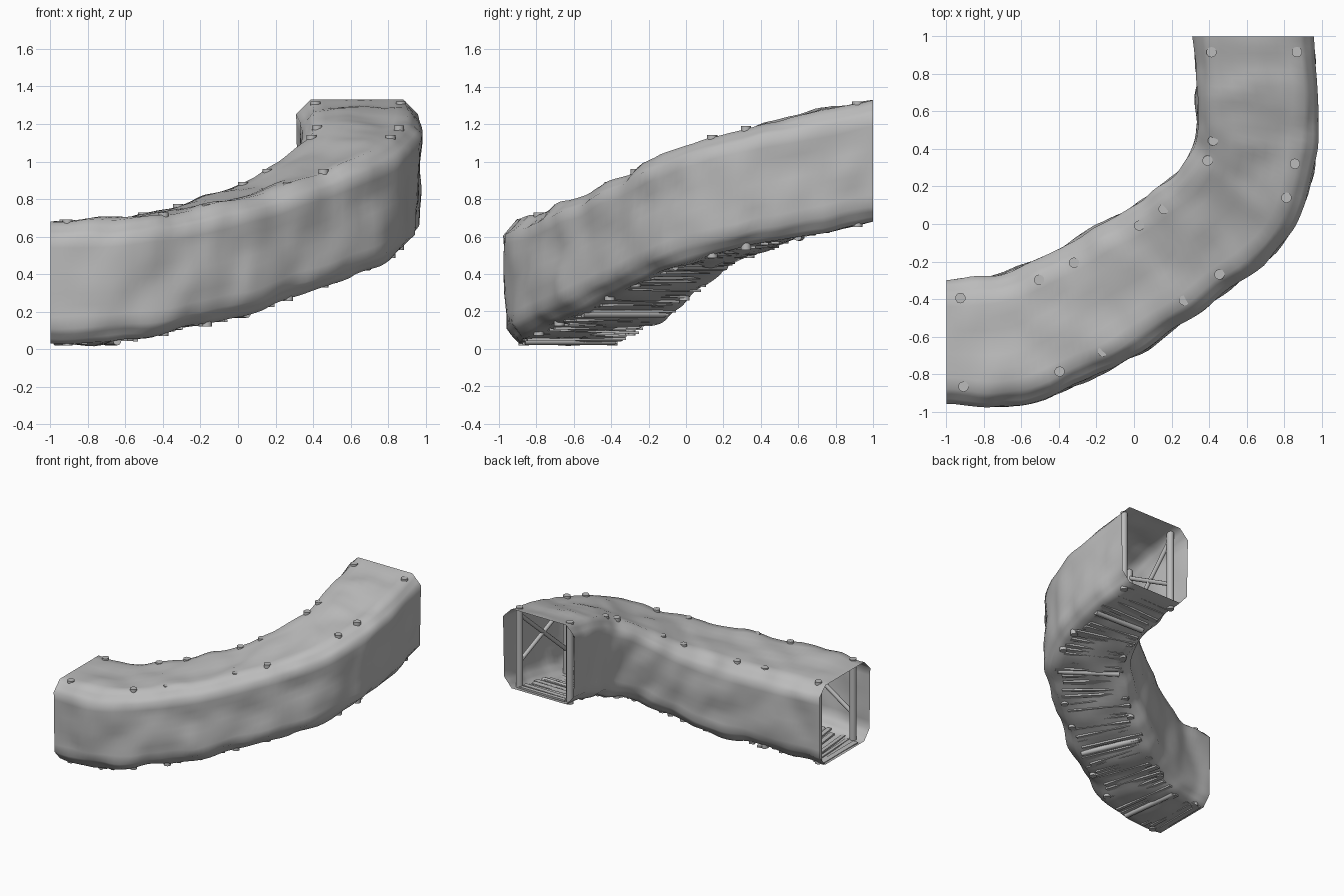
import bpy, bmesh, math, random
from mathutils import Vector, noise

random.seed(4)
if "Cube" in bpy.data.objects:
    bpy.data.objects.remove(bpy.data.objects["Cube"])

grey = bpy.data.materials.new("stone_grey")
grey.use_nodes = True
grey.diffuse_color = (0.5, 0.5, 0.5, 1)
bsdf = grey.node_tree.nodes["Principled BSDF"]
bsdf.inputs["Base Color"].default_value = grey.diffuse_color
bsdf.inputs["Roughness"].default_value = 0.8

# Stations along the passage: outer x, y, inner x, y, floor, roof
STATIONS = [
    (-1, -.96, -1, -.30, .03, .68),
    (-.6, -.97, -.7, -.26, .045, .69),
    (-.2, -.81, -.4, -.13, .12, .75),
    (.1, -.65, -.19, -.01, .19, .82),
    (.4, -.43, .03, .11, .30, .91),
    (.79, -.12, .23, .27, .44, 1.06),
    (.93, .2, .32, .43, .52, 1.16),
    (.98, .6, .33, .62, .60, 1.24),
    (.96, 1, .31, 1, .68, 1.33),
]
LAST = len(STATIONS) - 1


def station(q):
    """Catmull-Rom blend of the stations."""
    i = min(int(q), LAST - 1)
    t = q - i
    a, b, c, d = (STATIONS[min(max(i + k, 0), LAST)] for k in (-1, 0, 1, 2))
    return [B + .5 * t * (C - A + t * (2 * A - 5 * B + 4 * C - D + t * (3 * (B - C) + D - A)))
            for A, B, C, D in zip(a, b, c, d)]


def place(q, u, v):
    """Point at station q, u from inner (-1) to outer (1), v from floor to roof."""
    ox, oy, ix, iy, lo, hi = station(q)
    s = (u + 1) / 2
    return Vector((ix + (ox - ix) * s, iy + (oy - iy) * s, lo + (hi - lo) * v))


def finish(name, bm, angle=50):
    mesh = bpy.data.meshes.new(name)
    bm.to_mesh(mesh)
    bm.free()
    mesh.materials.append(grey)
    obj = bpy.data.objects.new(name, mesh)
    bpy.context.collection.objects.link(obj)
    bpy.ops.object.select_all(action="DESELECT")
    obj.select_set(True)
    bpy.context.view_layer.objects.active = obj
    bpy.ops.object.shade_smooth_by_angle(angle=math.radians(angle))


def align(bm, verts, a, b):
    """Lay a z-aligned part between two points."""
    mat = (b - a).to_track_quat("Z", "Y").to_matrix().to_4x4()
    mat.translation = (a + b) / 2
    bmesh.ops.transform(bm, matrix=mat, verts=verts)


def rod(bm, a, b, radius):
    made = bmesh.ops.create_cone(bm, cap_ends=True, segments=10, radius1=radius,
                                 radius2=radius, depth=(b - a).length)["verts"]
    align(bm, made, a, b)


# Rock tube: chamfered box section swept along the stations
cu, cv = .24, .12
corners = [(-1 + cu, 0), (1 - cu, 0), (.97, cv), (1, 1 - cv),
           (1 - cu, 1), (-1 + cu, 1), (-1, 1 - cv), (-.97, cv)]
section = []
for k, (u0, v0) in enumerate(corners):
    u1, v1 = corners[(k + 1) % 8]
    n = 3 if k % 2 else 8
    section += [(u0 + (u1 - u0) * j / n, v0 + (v1 - v0) * j / n) for j in range(n)]

bm = bmesh.new()
steps = 80
rings = []
for r in range(steps + 1):
    q = LAST * r / steps
    centre = place(q, 0, .5)
    fade = min(1, 2 * q, 2 * (LAST - q))
    ring = []
    for u, v in section:
        p = place(q, u, v)
        lump = noise.noise(p * 4.5) * .03 + noise.noise(p * 9) * .008
        ring.append(bm.verts.new(p + (p - centre).normalized() * lump * fade))
    rings.append(ring)
for a, b in zip(rings, rings[1:]):
    for j in range(len(a)):
        k = (j + 1) % len(a)
        bm.faces.new((a[j], a[k], b[k], b[j]))
bmesh.ops.recalc_face_normals(bm, faces=bm.faces)
finish("tunnel_wall", bm, angle=100)

# Upright props in pairs, their ends piercing roof and floor
props = [.31, 1.55, 2.2, 3.75, 4.3, 5.7, 6.25, 7.72]
bm = bmesh.new()
for q in props:
    for u in (-.7, .7):
        rod(bm, place(q, u, -.02), place(q, u, 1.015), .028)
finish("props", bm)

# Crossed braces along both walls between neighbouring props
bm = bmesh.new()
for q0, q1 in zip(props[::2], props[1::2]):
    for u in (-.7, .7):
        rod(bm, place(q0, u, .32), place(q1, u, .92), .017)
        rod(bm, place(q0, u, .92), place(q1, u, .32), .017)
finish("cross_braces", bm)

# Round floor logs, one in the middle of each bay
bm = bmesh.new()
for q0, q1 in zip(props[::2], props[1::2]):
    q = (q0 + q1) / 2
    rod(bm, place(q, -.68, 0), place(q, .68, 0), .022)
finish("floor_logs", bm)

# Loose floor planks laid crosswise, half sunk in the ground
bm = bmesh.new()
count = 48
for i in range(count):
    q = .12 + (LAST - .24) * (i + random.uniform(-.2, .2) + .5) / count
    skew = random.uniform(-.03, .03)
    a = place(max(q - skew, .1), -.72 + random.uniform(-.08, .08), random.uniform(-.01, .02))
    b = place(min(q + skew, LAST - .1), .66 + random.uniform(-.08, .08), random.uniform(-.01, .02))
    made = bmesh.ops.create_cube(bm, size=1)["verts"]
    bmesh.ops.scale(bm, vec=(random.uniform(.025, .045), .014, (b - a).length), verts=made)
    align(bm, made, a, b)
finish("floor_planks", bm, angle=30)
